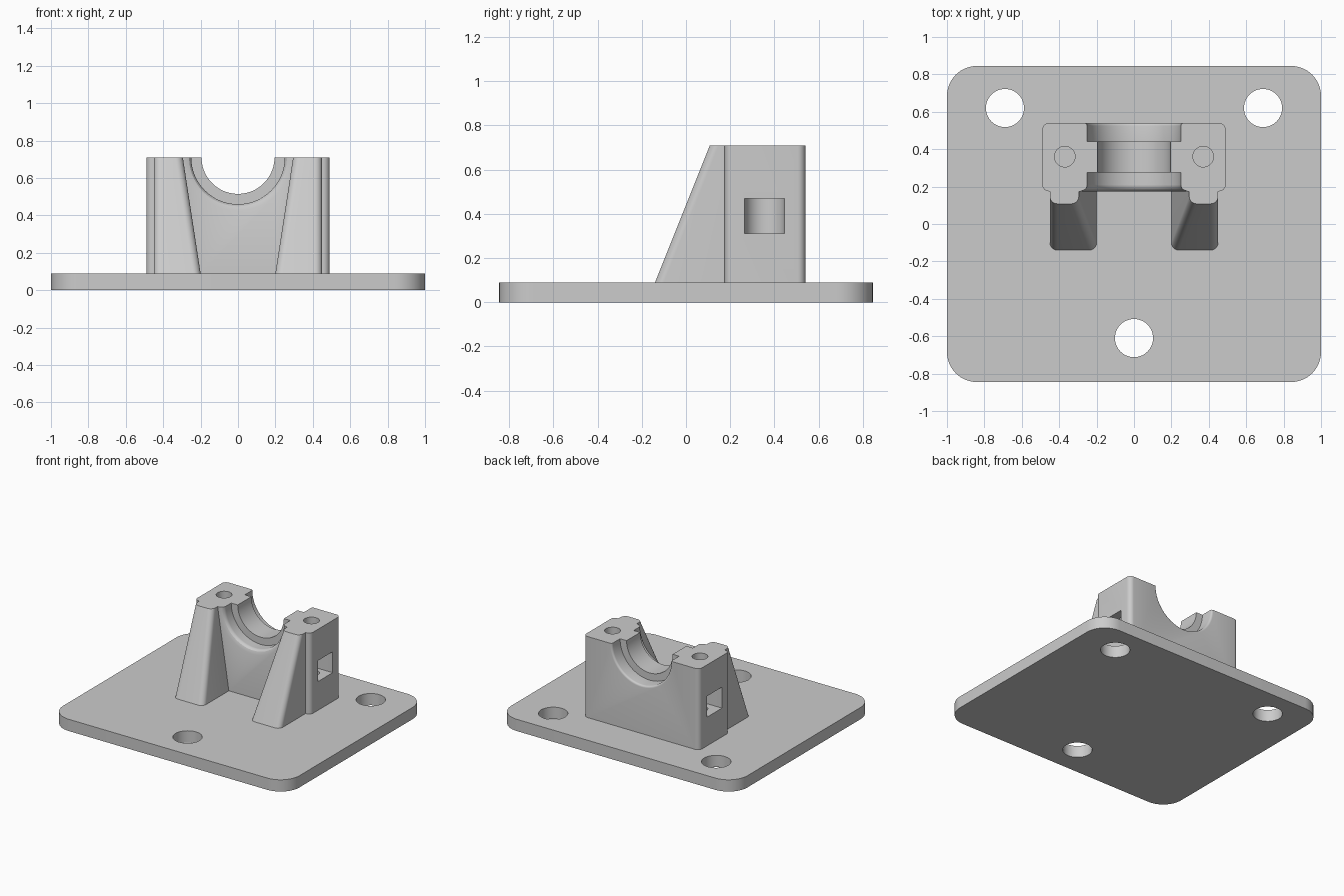
import bpy, bmesh, math
from mathutils import Matrix

cube = bpy.data.objects.get("Cube")
if cube:
    bpy.data.objects.remove(cube, do_unlink=True)

grey = bpy.data.materials.new("plain_grey")
grey.use_nodes = True
colour = (0.6, 0.6, 0.6, 1)
grey.diffuse_color = colour
grey.node_tree.nodes["Principled BSDF"].inputs["Base Color"].default_value = colour

TOP, DECK = 0.71, 0.09


def rounded(x0, x1, y0, y1, r, n=8):
    """Outline of a rounded rectangle, anticlockwise."""
    pts = []
    corners = [(x1 - r, y1 - r), (x0 + r, y1 - r), (x0 + r, y0 + r), (x1 - r, y0 + r)]
    for k, (cx, cy) in enumerate(corners):
        for i in range(n + 1):
            a = math.pi / 2 * (k + i / n)
            pts.append((cx + r * math.cos(a), cy + r * math.sin(a)))
    return pts


def circle(cx, cy, r, n=48):
    return [(cx + r * math.cos(2 * math.pi * i / n),
             cy + r * math.sin(2 * math.pi * i / n)) for i in range(n)]


def loft(name, rings):
    """Closed solid through a list of equal-length point rings."""
    bm = bmesh.new()
    loops = [[bm.verts.new(p) for p in ring] for ring in rings]
    n = len(loops[0])
    for a, b in zip(loops, loops[1:]):
        for i in range(n):
            j = (i + 1) % n
            bm.faces.new((a[i], a[j], b[j], b[i]))
    bm.faces.new(loops[0][::-1])
    bm.faces.new(loops[-1])
    bmesh.ops.recalc_face_normals(bm, faces=bm.faces)
    mesh = bpy.data.meshes.new(name)
    bm.to_mesh(mesh)
    bm.free()
    mesh.materials.append(grey)
    ob = bpy.data.objects.new(name, mesh)
    bpy.context.collection.objects.link(ob)
    return ob


def prism(name, low, high, z0, z1):
    return loft(name, [[(x, y, z0) for x, y in low], [(x, y, z1) for x, y in high]])


def combine(ob, tool, operation):
    mod = ob.modifiers.new("boolean", 'BOOLEAN')
    mod.operation, mod.solver, mod.object = operation, 'EXACT', tool
    bpy.context.view_layer.objects.active = ob
    bpy.ops.object.modifier_apply(modifier=mod.name)
    bpy.data.objects.remove(tool, do_unlink=True)


def smooth(ob):
    bpy.ops.object.select_all(action='DESELECT')
    ob.select_set(True)
    bpy.context.view_layer.objects.active = ob
    bpy.ops.object.shade_smooth_by_angle(angle=math.radians(25))


# Base plate with three bolt holes
outline = rounded(-1, 1, -0.845, 0.845, 0.16, 12)
plate = prism("base_plate", outline, outline, 0, DECK)
for x, y in [(-0.69, 0.62), (0.69, 0.62), (0, -0.61)]:
    hole = circle(x, y, 0.102)
    combine(plate, prism("bolt_hole", hole, hole, -0.1, 0.2), 'DIFFERENCE')
smooth(plate)

# Upright block
outline = rounded(-0.49, 0.49, 0.175, 0.54, 0.035)
block = prism("bearing_block", outline, outline, DECK, TOP)

# Sloping buttress on each side
for s in (-1, 1):
    foot = rounded(*sorted((s * 0.2, s * 0.45)), -0.14, 0.36, 0.04)
    head = rounded(*sorted((s * 0.295, s * 0.45)), 0.108, 0.36, 0.04)
    combine(block, prism("buttress", foot, head, DECK, TOP), 'UNION')

# Stepped half-round cradle with rounded mouths
profile = [(0.1, 0.285), (0.175, 0.285)]
for i in range(1, 7):
    a = math.pi / 2 * i / 6
    profile.append((0.175 + 0.035 * math.sin(a), 0.25 + 0.035 * (1 - math.sin(a)) ** 1
                    if i == 6 else 0.285 - 0.035 * math.sqrt(1 - (1 - math.sin(a)) ** 2)))
profile += [(0.275, 0.25), (0.275, 0.195), (0.44, 0.195), (0.44, 0.25), (0.525, 0.25)]
for i in range(1, 5):
    a = math.pi / 2 * i / 4
    profile.append((0.525 + 0.015 * math.sin(a), 0.265 - 0.015 * math.cos(a)))
profile.append((0.6, 0.265))
rings = [[(x, y, z) for x, z in circle(0, TOP, r, 96)] for y, r in profile]
combine(block, loft("cradle_cutter", rings), 'DIFFERENCE')

# Screw holes from the top and round-ended nut slots from the sides
for s in (-1, 1):
    hole = circle(s * 0.37, 0.36, 0.055, 32)
    combine(block, prism("screw_hole", hole, hole, 0.2, 0.8), 'DIFFERENCE')
    slot = [(s * 0.6, 0.265), (s * 0.6, 0.445)]
    for i in range(17):
        a = math.pi / 2 + math.pi * i / 16
        slot.append((s * (0.37 + 0.09 * math.cos(a)), 0.355 + 0.09 * math.sin(a)))
    combine(block, prism("nut_slot", slot, slot, 0.31, 0.47), 'DIFFERENCE')
smooth(block)
